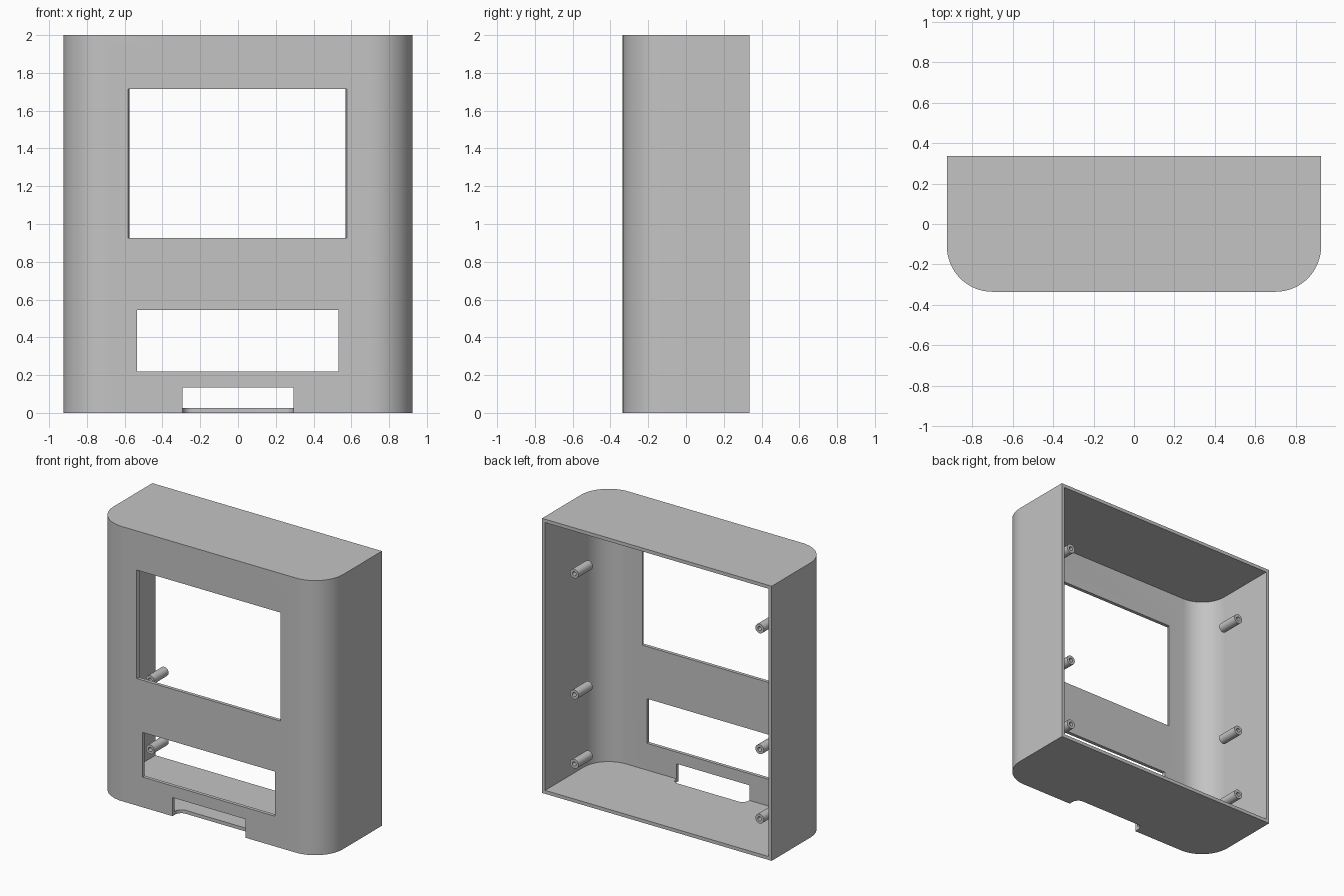
import bpy, bmesh
from math import sin, cos, pi

if "Cube" in bpy.data.objects:
    bpy.data.objects.remove(bpy.data.objects["Cube"])

grey = bpy.data.materials.new("matte_grey")
grey.use_nodes = True
COLOUR = (0.55, 0.55, 0.55, 1)
grey.diffuse_color = COLOUR
grey.node_tree.nodes["Principled BSDF"].inputs["Base Color"].default_value = COLOUR

W, D, H = 0.925, 0.335, 2.0   # half width, half depth, height
WALL, RADIUS = 0.025, 0.225


def arc(cx, cy, r, start, steps):
    """Quarter circle, counter-clockwise from the start angle."""
    return [(cx + r * cos(start + pi / 2 * i / steps),
             cy + r * sin(start + pi / 2 * i / steps)) for i in range(steps + 1)]


def prism(name, outline, z0, z1):
    """Extrude a plan outline between two heights."""
    bm = bmesh.new()
    face = bm.faces.new([bm.verts.new((x, y, z0)) for x, y in outline])
    top = bmesh.ops.extrude_face_region(bm, geom=[face])["geom"]
    bmesh.ops.translate(bm, vec=(0, 0, z1 - z0),
                        verts=[v for v in top if isinstance(v, bmesh.types.BMVert)])
    bmesh.ops.recalc_face_normals(bm, faces=bm.faces)
    mesh = bpy.data.meshes.new(name)
    bm.to_mesh(mesh)
    bm.free()
    mesh.materials.append(grey)
    obj = bpy.data.objects.new(name, mesh)
    bpy.context.collection.objects.link(obj)
    return obj


def activate(obj):
    bpy.ops.object.select_all(action="DESELECT")
    obj.select_set(True)
    bpy.context.view_layer.objects.active = obj


def cut(target, cutter):
    """Subtract the cutter from the target and discard it."""
    cutter.hide_render = True
    mod = target.modifiers.new("cut", "BOOLEAN")
    mod.operation, mod.solver, mod.object = "DIFFERENCE", "EXACT", cutter
    activate(target)
    bpy.ops.object.modifier_apply(modifier=mod.name)
    bpy.data.objects.remove(cutter)


def front_rounded(w, front, back, r, steps=16):
    """Plan outline with a square back and two rounded front corners."""
    return (arc(-w + r, front + r, r, pi, steps)
            + arc(w - r, front + r, r, 1.5 * pi, steps)
            + [(w, back), (-w, back)])


# Case: rounded shell, open at the back
case = prism("case", front_rounded(W, -D, D, RADIUS), 0, H)
cut(case, prism("cavity", front_rounded(W - WALL, -D + WALL, D + 0.1, RADIUS - WALL),
                WALL, H - WALL))

# Screen window, narrowing slightly inwards
y0, y1 = -D - WALL, -D + 2 * WALL
cut(case, prism("screen_cutter",
                [(-0.59, y0), (0.585, y0), (0.56, y1), (-0.565, y1)], 0.925, 1.715))

# Lower keypad window
cut(case, prism("keypad_cutter",
                [(-0.535, y0), (0.532, y0), (0.532, y1), (-0.535, y1)], 0.22, 0.545))

# Cable slot through the front wall and the lip of the floor
SLOT, R, DEEP = 0.293, 0.05, -D + 0.08
cut(case, prism("slot_cutter",
                [(-SLOT, y0), (SLOT, y0)]
                + arc(SLOT - R, DEEP - R, R, 0, 8)
                + arc(-SLOT + R, DEEP - R, R, pi / 2, 8), -0.1, 0.135))
activate(case)
bpy.ops.object.shade_smooth_by_angle(angle=pi / 6)


# Hollow screw posts along both sides
def tube(name, x, z, front, back, outer, inner, sides=24):
    bm = bmesh.new()
    rings = []
    for r, y in ((outer, front), (outer, back), (inner, back), (inner, front)):
        rings.append([bm.verts.new((x + r * cos(2 * pi * i / sides), y,
                                    z + r * sin(2 * pi * i / sides)))
                      for i in range(sides)])
    for a, b in zip(rings, rings[1:] + rings[:1]):
        for i in range(sides):
            j = (i + 1) % sides
            bm.faces.new((a[i], a[j], b[j], b[i]))
    bmesh.ops.recalc_face_normals(bm, faces=bm.faces)
    mesh = bpy.data.meshes.new(name)
    bm.to_mesh(mesh)
    bm.free()
    mesh.materials.append(grey)
    obj = bpy.data.objects.new(name, mesh)
    bpy.context.collection.objects.link(obj)
    activate(obj)
    bpy.ops.object.shade_smooth_by_angle(angle=pi / 6)


for side, sign in (("left", 1), ("right", -1)):
    for level, z in (("lower", 0.215), ("middle", 0.72), ("upper", 1.6)):
        tube(f"{side}_{level}_screw_post", sign * 0.747, z, 0.055, 0.22, 0.034, 0.015)
